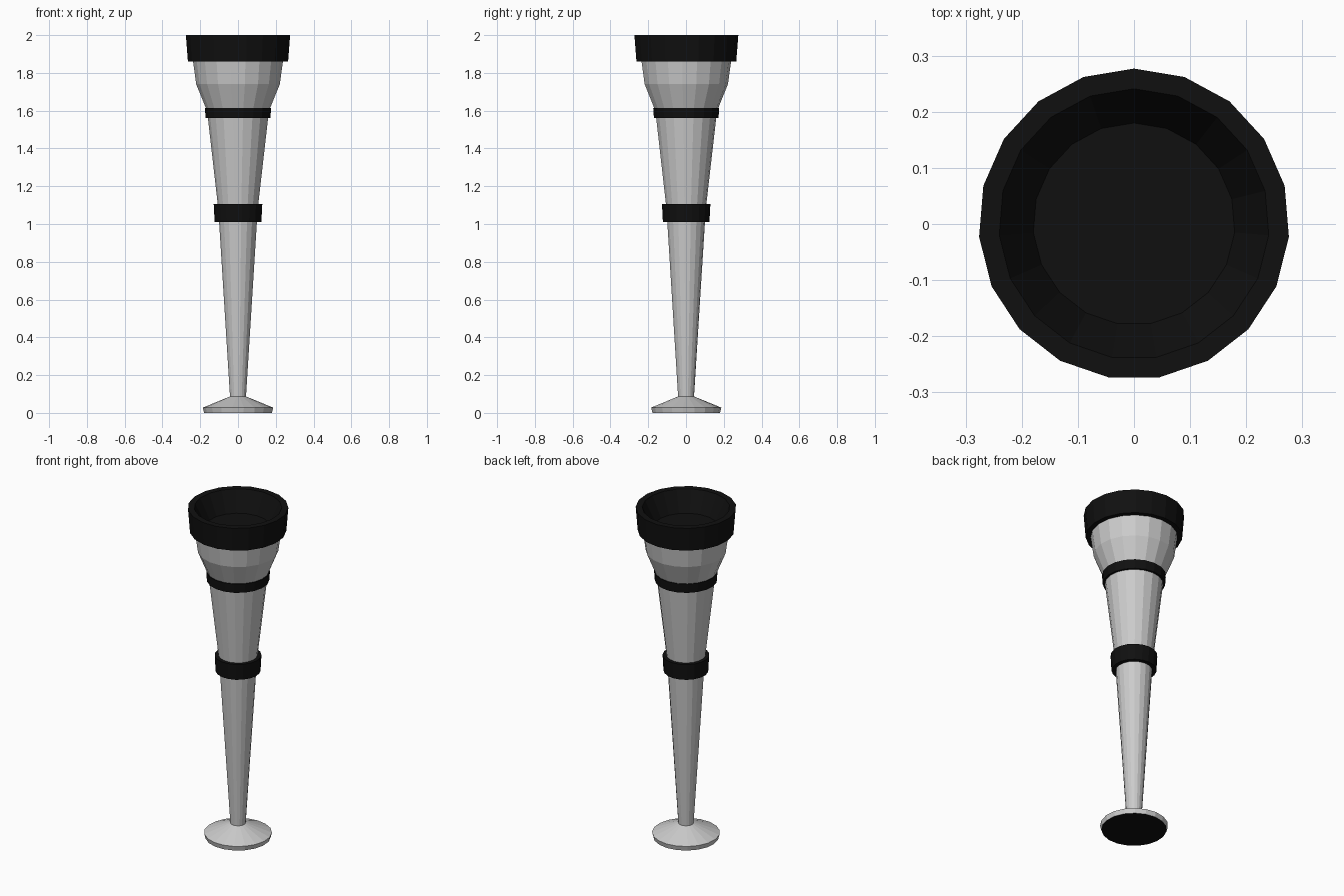
import bpy, bmesh, math

if "Cube" in bpy.data.objects:
    bpy.data.objects.remove(bpy.data.objects["Cube"])

SIDES = 19

black = bpy.data.materials.new("black")
black.diffuse_color = (0.005, 0.005, 0.005, 1)
black.use_nodes = True
black.node_tree.nodes["Principled BSDF"].inputs["Base Color"].default_value = black.diffuse_color


def lathe(name, profile, mat=None, closed=False, cap_start=False, cap_end=False):
    """Revolve (radius, z) points around z, with one corner on +y."""
    bm = bmesh.new()
    rings = []
    for r, z in profile:
        angles = [math.pi / 2 + math.tau * i / SIDES for i in range(SIDES)]
        rings.append([bm.verts.new((r * math.cos(a), r * math.sin(a), z)) for a in angles])
    pairs = list(zip(rings, rings[1:]))
    if closed:
        pairs.append((rings[-1], rings[0]))
    for low, high in pairs:
        for i in range(SIDES):
            j = (i + 1) % SIDES
            bm.faces.new((low[i], low[j], high[j], high[i]))
    if cap_start:
        bm.faces.new(rings[0][::-1])
    if cap_end:
        bm.faces.new(rings[-1])
    bmesh.ops.recalc_face_normals(bm, faces=bm.faces)
    mesh = bpy.data.meshes.new(name)
    bm.to_mesh(mesh)
    bm.free()
    obj = bpy.data.objects.new(name, mesh)
    bpy.context.collection.objects.link(obj)
    if mat:
        mesh.materials.append(mat)
    return obj


# flared foot, its underside painted black
foot = lathe("foot", [(0.18, 0), (0.187, 0.028), (0.045, 0.086)],
             cap_start=True, cap_end=True)
foot.data.materials.append(None)
foot.data.materials.append(black)
for face in foot.data.polygons:
    if face.normal.z < -0.9:
        face.material_index = 1

# tapering stem sections and bowl
lathe("lower_stem", [(0.042, 0.08), (0.101, 1.02)])
lathe("upper_stem", [(0.106, 1.09), (0.161, 1.57)])
lathe("bowl", [(0.165, 1.60), (0.222, 1.74), (0.24, 1.87)])

# black collars at the joints
lathe("lower_collar", [(0.098, 1.01), (0.124, 1.01), (0.129, 1.105), (0.105, 1.105)],
      black, closed=True)
lathe("upper_collar", [(0.157, 1.56), (0.172, 1.56), (0.176, 1.615), (0.162, 1.615)],
      black, closed=True)

# black rim with a recessed dish inside
lathe("rim", [(0.235, 1.86), (0.266, 1.86), (0.277, 2.0), (0.241, 2.0), (0.18, 1.88)],
      black, cap_start=True, cap_end=True)
